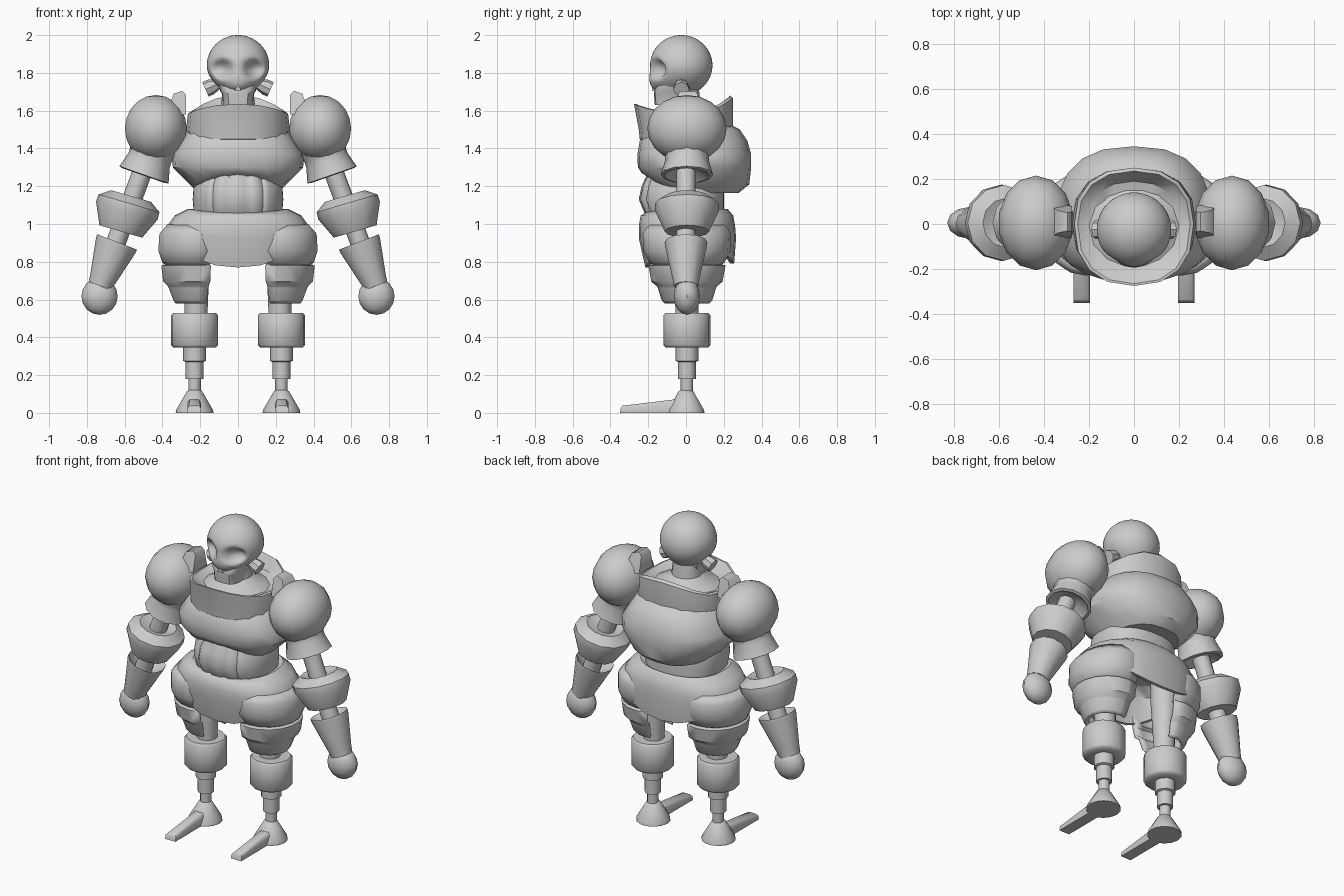
import bpy, bmesh, math
from mathutils import Vector

if "Cube" in bpy.data.objects:
    bpy.data.objects.remove(bpy.data.objects["Cube"])

grey = bpy.data.materials.new("plain_grey")
grey.diffuse_color = (0.6, 0.6, 0.6, 1)
grey.use_nodes = True
grey.node_tree.nodes["Principled BSDF"].inputs["Base Color"].default_value = grey.diffuse_color


def finish(name, bm, mirror=False, angle=38, thick=0):
    bmesh.ops.recalc_face_normals(bm, faces=bm.faces)
    me = bpy.data.meshes.new(name)
    bm.to_mesh(me)
    bm.free()
    me.materials.append(grey)
    ob = bpy.data.objects.new(name, me)
    bpy.context.collection.objects.link(ob)
    bpy.ops.object.select_all(action='DESELECT')
    ob.select_set(True)
    bpy.context.view_layer.objects.active = ob
    bpy.ops.object.shade_smooth_by_angle(angle=math.radians(angle))
    if thick:
        s = ob.modifiers.new("thickness", 'SOLIDIFY')
        s.thickness, s.offset = thick, 0
    if mirror:
        m = ob.modifiers.new("mirror", 'MIRROR')
        m.use_mirror_merge = False
    return ob


def loft(name, rings, closed=True, caps=True, **kw):
    bm = bmesh.new()
    vs = [[bm.verts.new(p) for p in r] for r in rings]
    n = len(rings[0])
    for a, b in zip(vs, vs[1:]):
        for i in range(n if closed else n - 1):
            j = (i + 1) % n
            bm.faces.new((a[i], a[j], b[j], b[i]))
    if closed and caps:
        bm.faces.new(vs[0])
        bm.faces.new(vs[-1])
    return finish(name, bm, **kw)


def lathe(name, profile, origin, axis=(0, 0, 1), n=12, **kw):
    # profile is (distance along axis, radius)
    o, d = Vector(origin), Vector(axis).normalized()
    v = Vector((0, 1, 0))
    u = d.cross(v)
    rings = [[o + d * t + (u * math.cos(k * math.tau / n) + v * math.sin(k * math.tau / n)) * r
              for k in range(n)] for t, r in profile]
    return loft(name, rings, **kw)


def ring(z, rx, yf, yb, zf=0, zb=0, n=20, p=0.85, pleat=0):
    # body cross-section: half width, front y, back y, height shift at front and back
    pts = []
    for k in range(n):
        a = k * math.tau / n
        s, c = math.sin(a), math.cos(a)
        x = rx * math.copysign(abs(s) ** p, s)
        y = (yf if c > 0 else yb) * abs(c) ** p
        h = (zf if c > 0 else zb) * c * c
        if pleat and c > 0.75 and k % 4 == 2:
            y += pleat
        pts.append((x, y, z + h))
    return pts


def ellipsoid(name, center, radii, u=16, v=10, shape=None, **kw):
    bm = bmesh.new()
    bmesh.ops.create_uvsphere(bm, u_segments=u, v_segments=v, radius=1)
    for w in bm.verts:
        if shape:
            shape(w.co)
        w.co = Vector(center) + Vector([w.co[i] * radii[i] for i in range(3)])
    return finish(name, bm, **kw)


def hull(name, pts, angle=30, **kw):
    bm = bmesh.new()
    for p in pts:
        bm.verts.new(p)
    bmesh.ops.convex_hull(bm, input=bm.verts)
    return finish(name, bm, angle=angle, **kw)


# Skull with pushed-in eye sockets and a narrowed face
def skull_shape(c):
    x, z = c.x, c.z
    if z < 0:
        if c.y < 0:
            c.y *= 1 + 0.7 * z * z
        c.x *= 1 - 0.2 * z * z
    if c.y < 0:
        d = math.hypot(abs(x) - 0.50, z + 0.12) / 0.36
        if d < 1:
            c.y += 0.36 * (1 - d * d)


ellipsoid("skull", (0, -0.025, 1.84), (0.165, 0.165, 0.16), 48, 32, skull_shape, angle=70)
loft("jaw", [ring(z, rx, yf, yb, n=16, p=0.5) for z, rx, yf, yb in (
    (1.63, .08, -.165, .0), (1.69, .085, -.17, .02), (1.705, .095, -.17, .03), (1.745, .105, -.15, .03))])
hull("nose", [(x, y, z) for y in (-.181, -.16) for x, z in ((-.02, 1.705), (.02, 1.705), (0, 1.735))])
lathe("ear_plug", [(-.04, .03), (0, .042), (.03, .042), (.03, .02)], (.145, -.025, 1.725), (.9, 0, -.4),
      8, mirror=True)
lathe("neck", [(0, .2), (.04, .12), (.06, .09), (.15, .08)], (0, -.01, 1.57), n=14)

# Collar cup with raised front and back points
loft("collar", [ring(*r, n=16) for r in (
    (1.43, .25, -.22, .22), (1.45, .27, -.245, .24), (1.50, .275, -.25, .25), (1.585, .265, -.275, .25, .05, .08),
    (1.59, .25, -.265, .235, .045, .09), (1.57, .20, -.20, .19, .01, .03), (1.575, .1, -.1, .1))])

# Chest with big rounded back
loft("chest", [ring(*r, n=20, p=.8) for r in (
    (1.53, .2, -.15, .23), (1.50, .265, -.2, .285), (1.44, .30, -.245, .325), (1.37, .35, -.257, .345),
    (1.30, .345, -.255, .345), (1.21, .255, -.235, .335, .06, 0), (1.165, .21, -.19, .28, .09, 0))])

# Pleated belly
loft("belly", [ring(*r, n=72, pleat=.014) for r in (
    (1.28, .20, -.20, .17), (1.20, .235, -.235, .2), (1.13, .24, -.25, .2), (1.07, .235, -.225, .2),
    (1.02, .23, -.2, .2))], angle=60)

# Hollow hip skirt, dipping low at front and back
loft("hip_skirt", [ring(*r, n=24) for r in (
    (1.05, .2, -.18, .18), (1.08, .265, -.215, .22, -.02, 0), (1.045, .335, -.24, .25), (.99, .375, -.25, .26),
    (.965, .38, -.25, .265, -.04, -.04), (.93, .37, -.215, .255, -.16, -.14), (.93, .35, -.195, .235, -.16, -.14),
    (.98, .32, -.2, .22), (1.03, .2, -.15, .15))], angle=50)

# Layered thigh plates wrapping the outer side of each leg
rows = [(.99, .16, .20), (.945, .20, .225), (.86, .205, .22), (.80, .185, .19), (.785, .17, .175), (.775, .19, .195),
        (.70, .18, .18), (.675, .155, .15), (.665, .15, .145), (.60, .125, .125), (.585, .115, .11)]
arc = [math.radians(-110 + 20 * k) for k in range(12)]
loft("thigh_plates", [[(.21 + rx * math.cos(a), .005 + ry * math.sin(a), z) for a in arc] for z, rx, ry in rows],
     closed=False, mirror=True, thick=.02)

# Legs
leg = (.23, .005, 0)
lathe("thigh", [(.50, .06), (.60, .063), (.85, .078), (1.0, .08)], (.222, .005, 0), n=12, mirror=True)
lathe("knee_cuff", [(.345, .06), (.345, .112), (.36, .125), (.515, .125), (.53, .113), (.53, .05)], leg, n=16,
      mirror=True, angle=50)
lathe("shin", [(.18, .03), (.18, .047), (.27, .047), (.275, .06), (.36, .06)], leg, n=12, mirror=True)
lathe("ankle", [(.1, .033), (.19, .033)], leg, n=12, mirror=True)
lathe("foot", [(0, .1), (.015, .098), (.115, .04), (.12, .03)], (.23, 0, 0), n=14, mirror=True)
hull("toe", [(.232 + s * x, y, z) for s in (-1, 1) for x, y, z in (
    (.036, -.35, 0), (.036, -.345, .025), (.024, -.335, .038), (.036, -.03, 0), (.036, -.03, .055), (.024, -.03, .075))],
     mirror=True, angle=50)

# Shoulders: ball, small inner tab and flared sleeve
ellipsoid("shoulder_ball", (.435, .005, 1.505), (.168, .21, .178), 14, 10, mirror=True)
hull("shoulder_tab", [(x, y, z) for x, h, z in (
    (.275, .07, 1.58), (.275, .045, 1.685), (.295, .04, 1.705), (.34, .05, 1.69), (.38, .08, 1.58))
    for y in (.01 - h, .01 + h)], mirror=True, angle=60)
down = (.33, 0, -.944)
lathe("sleeve", [(-.06, .15), (.03, .13), (.08, .116), (.11, .116), (.19, .138), (.195, .12), (.15, .06)],
      (.435, .005, 1.44), down, 12, mirror=True)

# Arms
lathe("arm_rod", [(0, .052), (.48, .052)], (.505, 0, 1.28), (.35, 0, -.937), 10, mirror=True)
lathe("elbow_cup", [(-.03, .05), (-.05, .11), (-.01, .168), (.03, .17), (.145, .118), (.145, .05)],
      (.58, .005, 1.1), (.28, 0, -.96), 12, mirror=True)
lathe("gauntlet", [(.06, .05), (.015, .10), (0, .113), (.02, .112), (.215, .07), (.25, .065)], (.64, 0, .905),
      (.36, 0, -.933), 12, mirror=True)
ellipsoid("fist", (.733, .005, .617), (.096, .07, .098), 12, 8, mirror=True)
